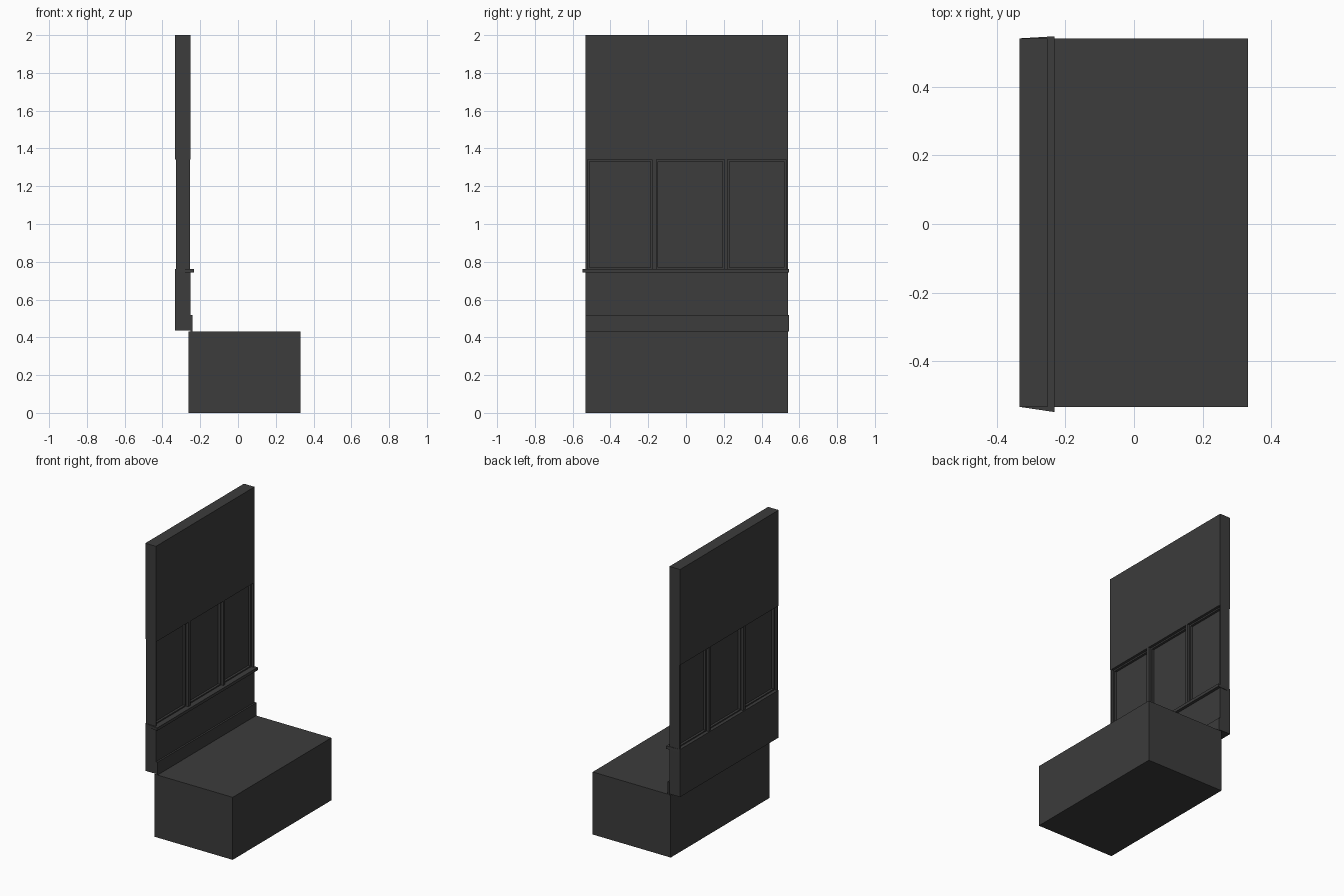
import bpy
import bmesh

cube = bpy.data.objects.get("Cube")
if cube:
    bpy.data.objects.remove(cube, do_unlink=True)

# One dark grey for every part
grey = bpy.data.materials.new("dark_grey")
grey.use_nodes = True
colour = (0.045, 0.045, 0.045, 1)
grey.diffuse_color = colour
grey.node_tree.nodes["Principled BSDF"].inputs["Base Color"].default_value = colour


def prism(name, outline, z0, z1):
    """Extrude a flat outline in x and y from z0 up to z1."""
    bm = bmesh.new()
    face = bm.faces.new([bm.verts.new((x, y, z0)) for x, y in outline])
    up = bmesh.ops.extrude_face_region(bm, geom=[face])["geom"]
    moved = [v for v in up if isinstance(v, bmesh.types.BMVert)]
    bmesh.ops.translate(bm, verts=moved, vec=(0, 0, z1 - z0))
    bmesh.ops.recalc_face_normals(bm, faces=bm.faces)
    mesh = bpy.data.meshes.new(name)
    bm.to_mesh(mesh)
    bm.free()
    mesh.materials.append(grey)
    obj = bpy.data.objects.new(name, mesh)
    bpy.context.collection.objects.link(obj)
    return obj


def box(name, x0, x1, y0, y1, z0, z1):
    return prism(name, [(x0, y0), (x1, y0), (x1, y1), (x0, y1)], z0, z1)


RIGHT, LEFT = -0.532, 0.54
BACK, FACE = -0.333, -0.252
SILL, HEAD = 0.76, 1.342

# Floor block and solid wall parts
box("floor_block", -0.262, 0.332, RIGHT, LEFT, 0, 0.43)
box("lower_wall", BACK, FACE, RIGHT, LEFT, 0.435, SILL)
box("upper_wall", BACK, FACE, RIGHT, LEFT, HEAD, 2)
box("baseboard", FACE, -0.24, RIGHT, LEFT + 0.004, 0.43, 0.518)

# Window sill with flared ends
prism("window_sill", [(BACK, RIGHT), (-0.232, -0.547), (-0.232, LEFT + 0.006),
                      (BACK, LEFT)], 0.742, 0.762)

# Jambs and mullions
posts = [(RIGHT, -0.522), (-0.179, -0.157), (0.203, 0.221), (0.53, LEFT)]
for i, (y0, y1) in enumerate(posts):
    box(f"window_post_{i + 1}", -0.328, FACE - 0.001, y0, y1, SILL, HEAD)

# Panes, each in a thin sash
for i in range(3):
    y0, y1 = posts[i][1], posts[i + 1][0]
    n = i + 1
    t = 0.01
    box(f"pane_{n}", -0.294, -0.286, y0, y1, SILL, HEAD)
    box(f"sash_bottom_{n}", -0.31, -0.27, y0, y1, SILL, SILL + t)
    box(f"sash_top_{n}", -0.31, -0.27, y0, y1, HEAD - t, HEAD)
    box(f"sash_right_{n}", -0.31, -0.27, y0, y0 + t, SILL + t, HEAD - t)
    box(f"sash_left_{n}", -0.31, -0.27, y1 - t, y1, SILL + t, HEAD - t)
